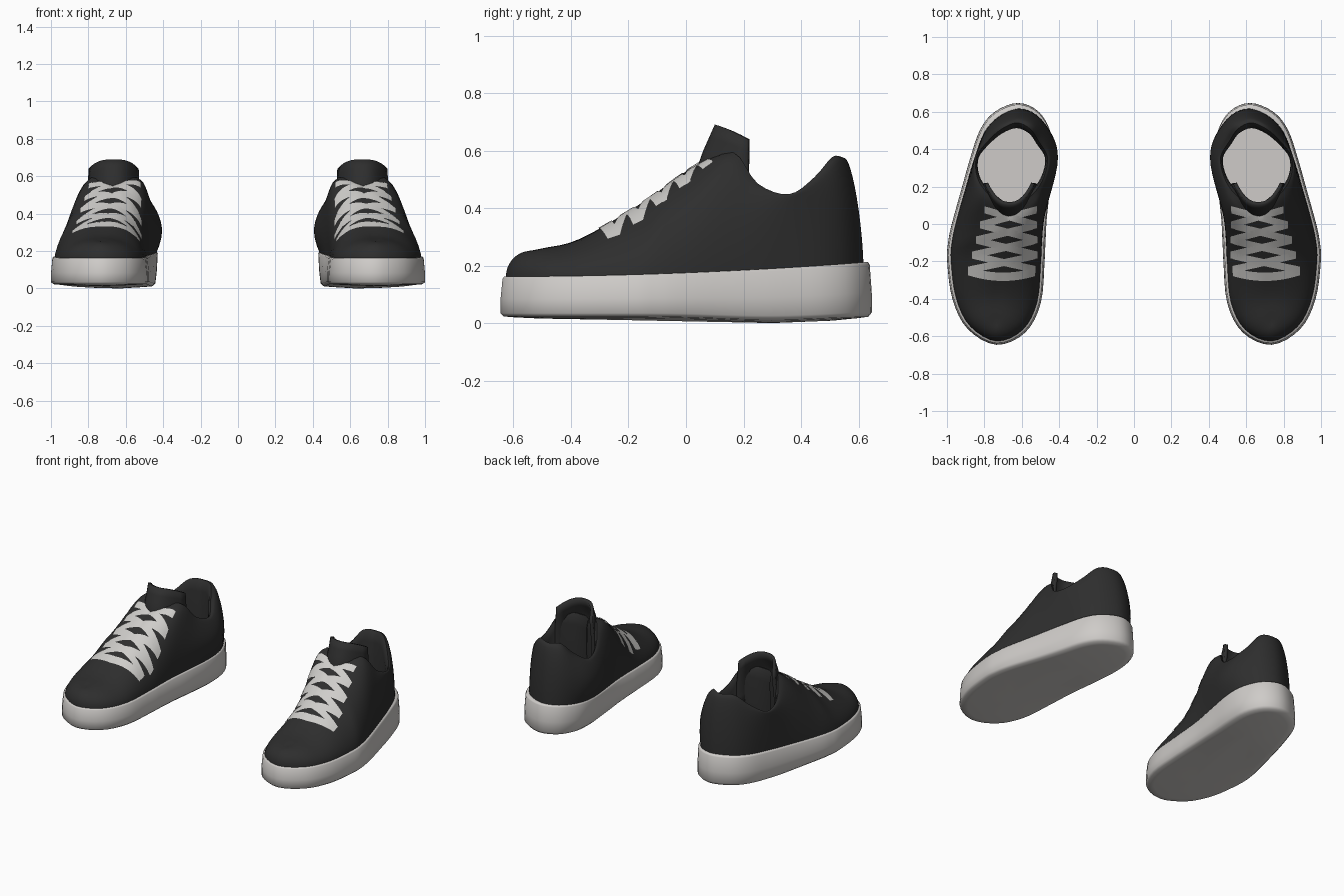
import bpy, bmesh, math
from mathutils import Vector
from mathutils.bvhtree import BVHTree

if "Cube" in bpy.data.objects:
    bpy.data.objects.remove(bpy.data.objects["Cube"])


def material(name, rgb):
    m = bpy.data.materials.new(name)
    m.diffuse_color = (*rgb, 1)
    m.use_nodes = True
    m.node_tree.nodes["Principled BSDF"].inputs["Base Color"].default_value = m.diffuse_color
    return m


BLACK = material("black_fabric", (0.027, 0.027, 0.027))
SOLE = material("off_white_rubber", (0.62, 0.60, 0.58))
LACE = material("light_lace", (0.62, 0.61, 0.59))

# Control stations round the shoe from the heel centre, outer side first:
# base outline x, y | upper edge x, y, z | roundness of the wall between them
STATIONS = [
    (.62, .638, .625, .555, .572, 1.5), (.74, .592, .71, .52, .572, 1.6),
    (.815, .50, .785, .452, .50, 1.8), (.867, .35, .85, .36, .443, 2.0),
    (.915, .18, .845, .245, .48, 1.6), (.965, 0, .79, .155, .588, 1.35),
    (.985, -.1, .67, .03, .54, 1.6), (.99, -.2, .69, -.15, .42, 1.6),
    (.962, -.4, .725, -.36, .295, 1.9), (.883, -.555, .735, -.48, .262, 2.2),
    (.735, -.637, .735, -.53, .252, 2.2), (.587, -.573, .735, -.48, .262, 2.2),
    (.507, -.42, .725, -.36, .295, 1.9), (.487, -.2, .69, -.15, .42, 1.7),
    (.482, -.1, .67, .03, .54, 1.9), (.472, .03, .535, .15, .588, 2.2),
    (.450, .18, .475, .245, .48, 2.3), (.429, .35, .455, .36, .443, 2.3),
    (.443, .48, .505, .452, .50, 2.0), (.51, .592, .55, .52, .572, 1.8)]
N, SUB = len(STATIONS), 4
COUNT = N * SUB


def spline(u):
    """Closed smooth curve through the stations."""
    i, t = int(u), u - int(u)
    a, b, c, d = (STATIONS[(i + k) % N] for k in (-1, 0, 1, 2))
    return [.5 * (2*q + (r - p)*t + (2*p - 5*q + 4*r - s)*t*t
                  + (3*q - p - 3*r + s)*t**3) for p, q, r, s in zip(a, b, c, d)]


def near(j, u, width):
    """Soft weight of sample j around station u."""
    d = abs(j / SUB - u)
    return math.exp(-(min(d, N - d) / width) ** 2)


samples = []
for j in range(COUNT):
    u = j / SUB
    s = spline(u)
    if 6 <= u <= 14:                       # both sides of the vamp share a centre line
        m = spline(20 - u)
        s[2:5] = [(p + q) / 2 for p, q in zip(s[2:5], m[2:5])]
    samples.append(s)


def outline(d, heel=0):
    """Base outline pushed outwards by d, and by heel round the back."""
    pts = []
    for j, s in enumerate(samples):
        a, b = samples[j - 1], samples[(j + 1) % COUNT]
        n = Vector((a[1] - b[1], b[0] - a[0])).normalized()
        pts.append(Vector((s[0], s[1])) + n * (d + heel * near(j, .8, 1.6)))
    return pts


def sole_top(y):
    return .175 + .04 * y + .03 * y * y


def bridge(bm, rings, mat=0):
    for r, q in zip(rings, rings[1:]):
        for j in range(len(r)):
            k = (j + 1) % len(r)
            bm.faces.new((r[j], r[k], q[k], q[j])).material_index = mat


def finish(bm, name, mats, angle=50):
    bmesh.ops.remove_doubles(bm, verts=bm.verts, dist=.0005)
    bmesh.ops.recalc_face_normals(bm, faces=bm.faces)
    me = bpy.data.meshes.new(name)
    bm.to_mesh(me)
    ob = bpy.data.objects.new(name, me)
    bpy.context.collection.objects.link(ob)
    for m in mats:
        me.materials.append(m)
    bpy.ops.object.select_all(action='DESELECT')
    ob.select_set(True)
    bpy.context.view_layer.objects.active = ob
    bpy.ops.object.shade_smooth_by_angle(angle=math.radians(angle))
    ob.modifiers.new("pair", 'MIRROR').use_mirror_merge = False
    return ob


# Direction of the outline's outward side
OUT = 1 if (outline(.01)[0].y > samples[0][1]) else -1

# Sole: stacked outlines with a small lower edge, tapering under the inner heel
bm = bmesh.new()
rings = []
for d, f in ((-.13, -.03), (-.04, 0), (-.004, .02), (.009, .1), (.008, .45),
             (.001, .95), (-.005, 1), (-.045, 1)):
    ring = []
    for j, p in enumerate(outline(OUT * d)):
        low = .02 - .012 * math.exp(-((p.y - .3) / .25) ** 2)
        x = p.x + .025 * near(j, 17, 1.5) * (1 - f)
        ring.append(bm.verts.new((x, p.y, low + f * (sole_top(p.y) - low))))
    rings.append(ring)
bridge(bm, rings)
middle = [bm.verts.new((.73 - .1 * k, -.3 + .6 * k, .012 - .012 * k)) for k in (0, 1)]
for j in range(COUNT):
    a, b = rings[0][j], rings[0][(j + 1) % COUNT]
    ca, cb = (middle[0 if v.co.y < 0 else 1] for v in (a, b))
    bm.faces.new((a, b, cb) if ca is cb else (a, b, cb, ca))
finish(bm, "sole", [SOLE], 80)

# Upper: curved walls rising from the sole to the collar and the vamp centre line
bm = bmesh.new()
STEPS = 12
base = outline(OUT * -.01, OUT * -.014)
rings = []
for k in range(STEPS + 1):
    th = k / STEPS * math.pi / 2
    ring = []
    for j, (p, s) in enumerate(zip(base, samples)):
        e = 2 / s[5]
        h, v = 1 - max(math.cos(th), 0) ** e, math.sin(th) ** e
        z0 = sole_top(p.y) - .01
        if k == STEPS:
            h = v = 1
        bulge = .034 * near(j, 17, 1.5) * math.sin(math.pi * v)   # inner ankle padding
        ring.append(bm.verts.new((p.x + (s[2] - p.x) * h - bulge,
                                  p.y + (s[3] - p.y) * h, z0 + (s[4] - z0) * v)))
    rings.append(ring)
bridge(bm, rings)

# Collar lip, inner lining and insole inside the ankle opening
rim = [rings[-1][j % COUNT] for j in range(14 * SUB, COUNT + 6 * SUB)]
centre = Vector((.66, .32))
inner = [rim]
for sx, sy, dz, floor in ((.96, .94, .005, 0), (.92, .87, -.012, 0),
                          (.90, .82, -.06, 0), (.93, .84, 0, .2)):
    ring = []
    for v in rim:
        p = v.co.xy - centre
        ring.append(bm.verts.new((centre.x + p.x * sx, centre.y + p.y * sy,
                                  floor or v.co.z + dz)))
    inner.append(ring)
bridge(bm, inner)
bm.faces.new(inner[-1]).material_index = 1
finish(bm, "upper", [BLACK, SOLE])
bm.normal_update()
surface = BVHTree.FromBMesh(bm)

# Tongue: plate curved round the ankle, rising out of the throat
bm = bmesh.new()
grid = []
for y, z, half in ((.05, .36, .15), (.04, .45, .15), (.035, .53, .148),
                   (.06, .60, .14), (.08, .645, .136), (.10, .69, .134)):
    row = []
    for i in range(17):
        t = i / 8 - 1
        row.append(bm.verts.new((.665 + half * t, y + (.213 - y) * abs(t) ** 2.4,
                                 z - .05 * abs(t) ** 3)))
    grid.append(row)
for r, q in zip(grid, grid[1:]):
    for i in range(16):
        bm.faces.new((r[i], r[i + 1], q[i + 1], q[i]))
tongue = finish(bm, "tongue", [BLACK])
thick = tongue.modifiers.new("thickness", 'SOLIDIFY')
thick.thickness, thick.offset = .02, -1


# Laces: thin strips laid on the vamp
def strip(bm, a, b, width, bow=0):
    a, b = Vector(a), Vector(b)
    side = Vector((0, width / 2))
    last = None
    for i in range(25):
        p = a.lerp(b, i / 24)
        p.y += bow * (i / 12 - 1) ** 2
        pair = []
        for q in (p - side, p, p + side):
            hit, n, _, _ = surface.ray_cast(Vector((q.x, q.y, 2)), Vector((0, 0, -1)))
            if hit is None or hit.z < .22:
                pair = None
                break
            pair.append(bm.verts.new(hit + (n if n.z > 0 else -n) * .004))
        if pair and last:
            for k in (0, 1):
                bm.faces.new((last[k], pair[k], pair[k + 1], last[k + 1]))
        last = pair


bm = bmesh.new()
rows = []
for i in range(5):
    half, mid = .138 + .012 * i, .660 + .010 * i
    rows.append((mid - half, mid + half, .078 - .081 * i))
for (l0, r0, y0), (l1, r1, y1) in zip(rows, rows[1:]):
    strip(bm, (l0, y0), (r1, y1), .038)
    strip(bm, (r0, y0), (l1, y1), .038)
strip(bm, (rows[-1][0], -.28), (rows[-1][1], -.28), .045, .03)
finish(bm, "laces", [LACE])
